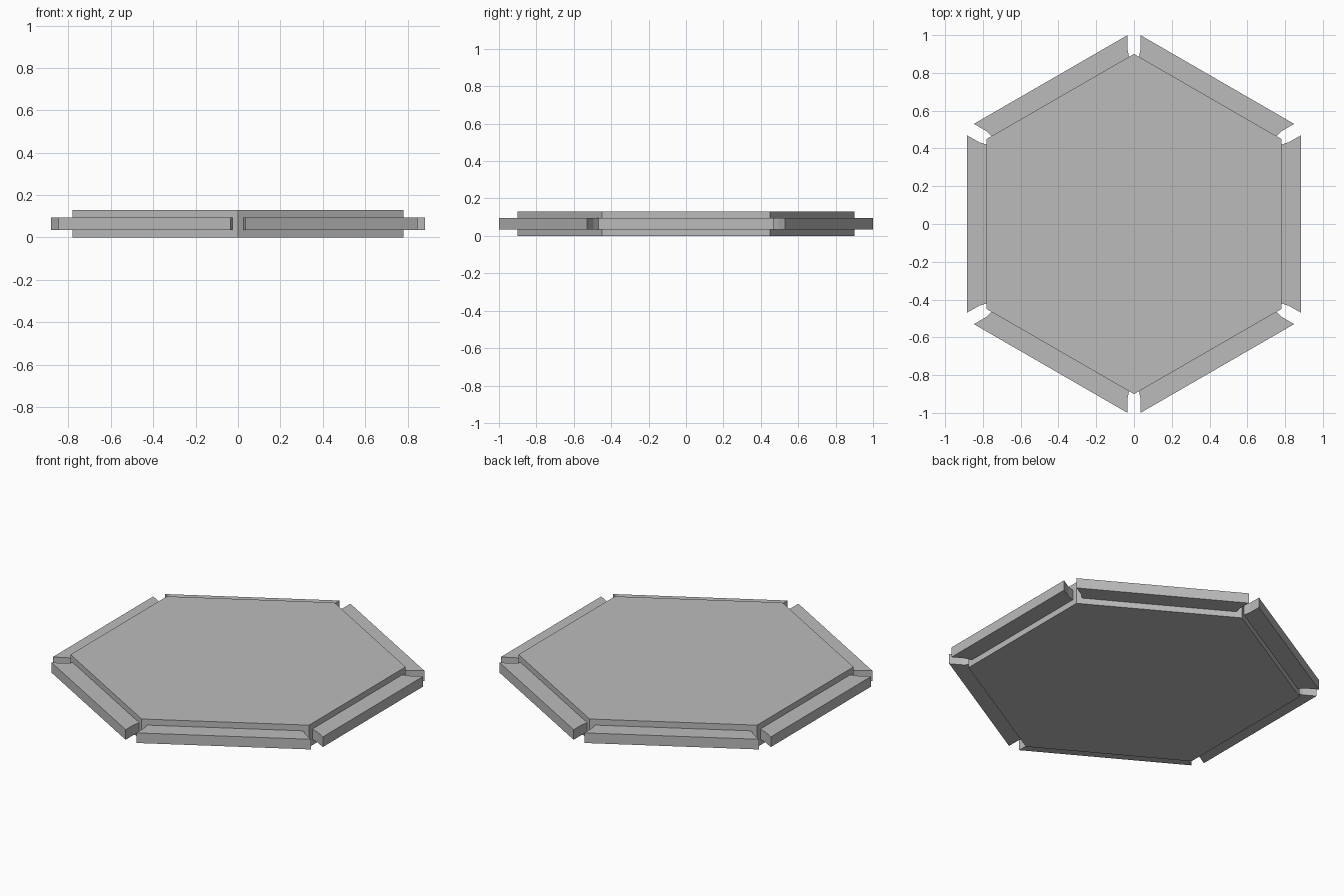
import bpy, bmesh
from math import cos, sin, pi, sqrt

if "Cube" in bpy.data.objects:
    bpy.data.objects.remove(bpy.data.objects["Cube"], do_unlink=True)

grey = bpy.data.materials.new("plain_grey")
grey.use_nodes = True
colour = (0.5, 0.5, 0.5, 1)
grey.diffuse_color = colour
grey.node_tree.nodes["Principled BSDF"].inputs["Base Color"].default_value = colour


def prism(name, outline, bottom, top):
    """Extrude a counter-clockwise outline between two heights."""
    bm = bmesh.new()
    base = bm.faces.new([bm.verts.new((x, y, bottom)) for x, y in outline])
    grown = bmesh.ops.extrude_face_region(bm, geom=[base], use_keep_orig=True)
    moved = [v for v in grown["geom"] if isinstance(v, bmesh.types.BMVert)]
    bmesh.ops.translate(bm, verts=moved, vec=(0, 0, top - bottom))
    bmesh.ops.recalc_face_normals(bm, faces=bm.faces)
    mesh = bpy.data.meshes.new(name)
    bm.to_mesh(mesh)
    bm.free()
    mesh.materials.append(grey)
    obj = bpy.data.objects.new(name, mesh)
    bpy.context.collection.objects.link(obj)
    return obj


# Hexagonal slab with corners at front and back
apothem = 0.78
radius = apothem * 2 / sqrt(3)
corners = [pi / 6 + i * pi / 3 for i in range(6)]
prism("hexagon_slab", [(radius * cos(a), radius * sin(a)) for a in corners], 0, 0.13)

# Six mitred rails, one on each side of the slab
half = [(apothem, 0.42), (0.82, 0.433), (0.883, 0.469)]
rail_outline = [(x, -y) for x, y in half] + half[::-1]
for i in range(6):
    rail = prism(f"side_rail_{i + 1}", rail_outline, 0.035, 0.095)
    rail.rotation_euler.z = i * pi / 3
